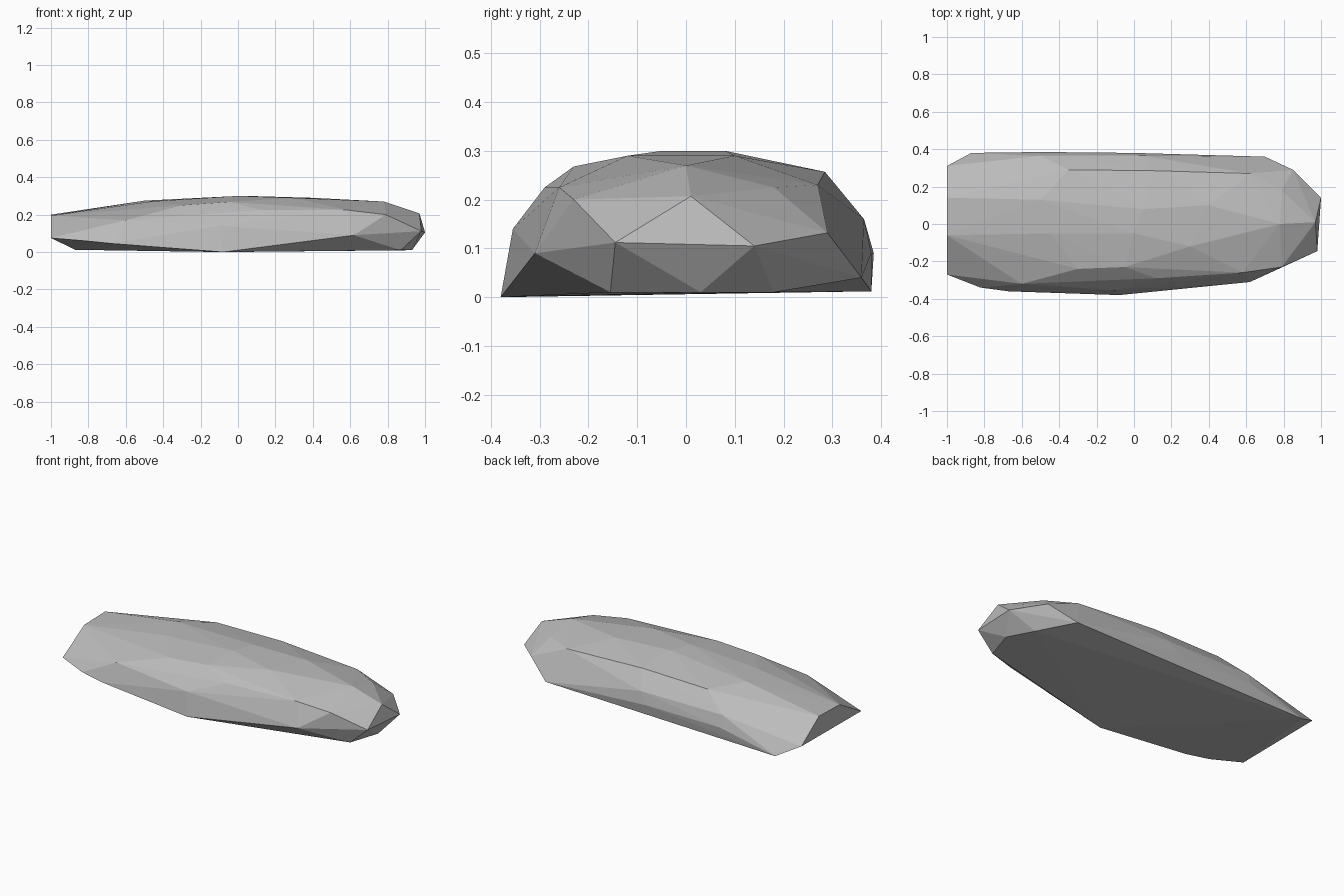
import bpy
import bmesh

# Remove the default object
default_cube = bpy.data.objects.get("Cube")
if default_cube:
    bpy.data.objects.remove(default_cube, do_unlink=True)


def make_material(name, colour):
    material = bpy.data.materials.new(name)
    material.use_nodes = True
    material.diffuse_color = colour
    shader = material.node_tree.nodes["Principled BSDF"]
    shader.inputs["Base Color"].default_value = colour
    return material


def build_chiselled_stone(name, contours, material):
    """Wrap the contour corners in a tight skin of flat facets."""
    mesh = bpy.data.meshes.new(name)
    stone = bpy.data.objects.new(name, mesh)
    bpy.context.collection.objects.link(stone)
    bm = bmesh.new()
    for contour in contours:
        for corner in contour:
            bm.verts.new(corner)
    result = bmesh.ops.convex_hull(bm, input=bm.verts[:])
    # Discard corners that ended up inside the skin
    buried = {item for item in result["geom_interior"] + result["geom_unused"]
              if isinstance(item, bmesh.types.BMVert)}
    bmesh.ops.delete(bm, geom=list(buried), context="VERTS")
    bmesh.ops.recalc_face_normals(bm, faces=bm.faces[:])
    for face in bm.faces:
        face.smooth = False
    bm.to_mesh(mesh)
    bm.free()
    mesh.materials.append(material)
    return stone


# Ground contour: the broad flat underside
underside = [
    (-.08, -.38, 0), (.87, -.155, .01), (.93, .03, .01), (.85, .18, .01),
    (.7, .36, .04), (-.87, .38, .012),
]

# Cleaved end: the flat cut on the right-hand tip
cleaved_end = [
    (-1, -.27, .075), (-1, -.06, .195), (-1, .14, .2), (-1, .31, .08),
]

# Blunt nose: the faceted left-hand tip
blunt_nose = [
    (.62, -.31, .09), (.98, -.145, .112), (1, .14, .105), (.85, .29, .132),
    (.97, .01, .207), (.79, -.23, .2), (.79, .18, .225),
]

# Flanks: the steep long sides
front_flank = [
    (-.67, -.36, .045), (-.82, -.34, .06), (-.1, -.355, .14),
    (-.6, -.32, .17),
]
back_flank = [
    (-.5, .365, .16), (.05, .365, .16), (-.5, .385, .09),
    (0, .38, .09), (.4, .36, .09), (.64, .335, .07),
]

# Shoulders: where the flanks roll over into the top
shoulders = [
    (.12, -.29, .225), (.58, -.26, .225), (-.3, -.24, .25), (-.05, -.23, .268),
    (-.35, .29, .25), (.1, .285, .257), (.62, .27, .23),
]

# Crown: the gently domed top
crown = [
    (0, -.05, .3), (.05, .08, .3), (.3, -.12, .29), (.4, .1, .29),
    (.78, 0, .27), (-.5, .13, .275), (-.45, -.05, .272),
]

stone_grey = make_material("stone_grey", (.5, .5, .5, 1))
build_chiselled_stone(
    "flat_stone",
    [underside, cleaved_end, blunt_nose, front_flank, back_flank,
     shoulders, crown],
    stone_grey,
)
